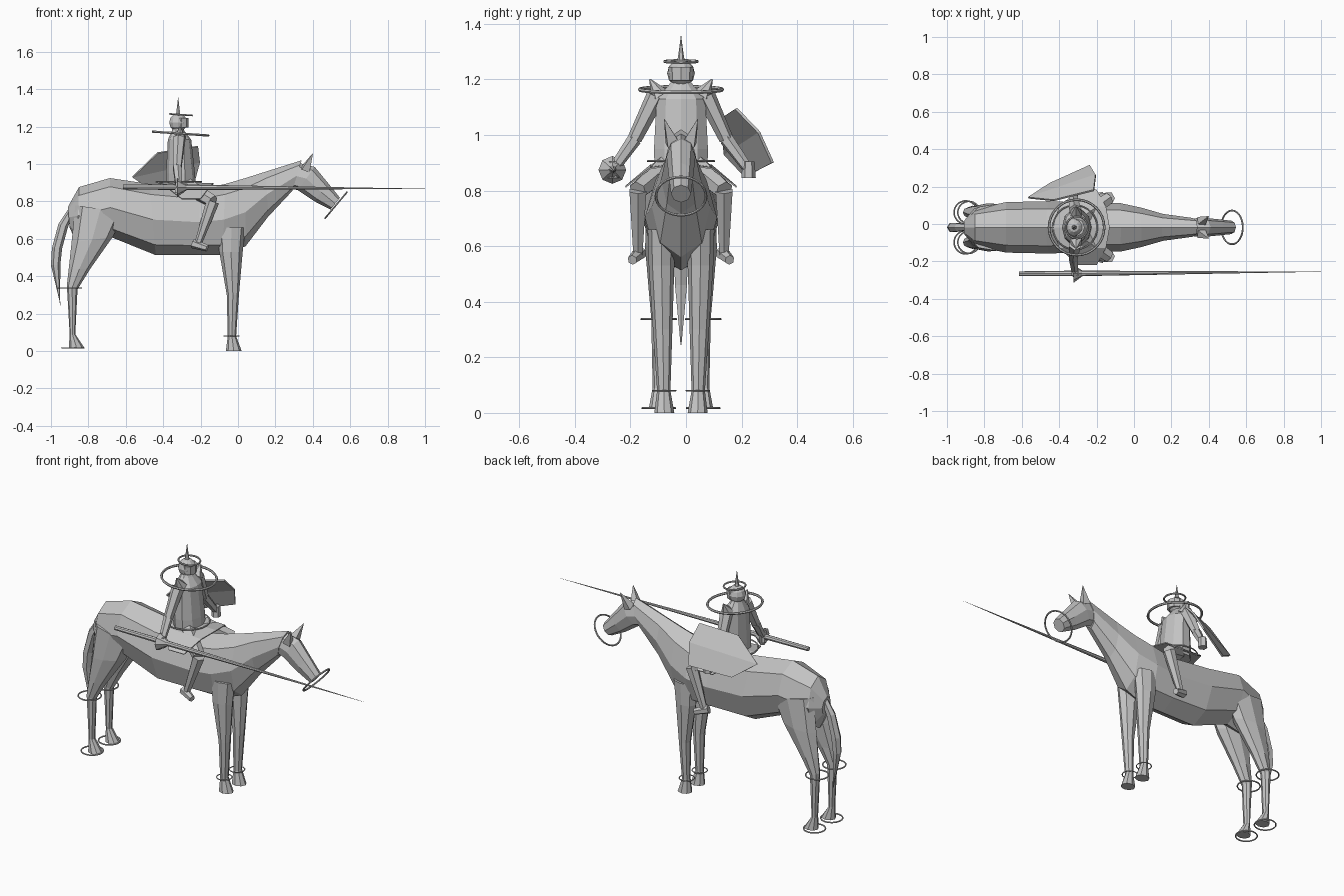
import bpy, bmesh, math
from mathutils import Vector, Matrix

if "Cube" in bpy.data.objects:
    bpy.data.objects.remove(bpy.data.objects["Cube"])

GREY = (0.55, 0.55, 0.55, 1)
mat = bpy.data.materials.new("plain_grey")
mat.use_nodes = True
mat.diffuse_color = GREY
mat.node_tree.nodes["Principled BSDF"].inputs["Base Color"].default_value = GREY

MID = -0.018  # centre line of horse and rider
SIDES = (("left", 1), ("right", -1))


def finish(name, bm):
    bmesh.ops.recalc_face_normals(bm, faces=bm.faces)
    mesh = bpy.data.meshes.new(name)
    bm.to_mesh(mesh)
    bm.free()
    mesh.materials.append(mat)
    obj = bpy.data.objects.new(name, mesh)
    bpy.context.collection.objects.link(obj)
    return obj


def loft(name, sections, n=8, y=MID):
    """Skin rings; each section is (x, z) of one edge, (x, z) of the other, half width, y offset."""
    bm = bmesh.new()
    rings = []
    for xa, za, xb, zb, w, *off in sections:
        a, b = Vector((xa, 0, za)), Vector((xb, 0, zb))
        c, h = (a + b) / 2, (a - b) / 2
        c.y = y + (off[0] if off else 0)
        ring = []
        for i in range(n):
            t = math.tau * i / n
            ring.append(bm.verts.new(c + h * math.cos(t) + Vector((0, w * math.sin(t), 0))))
        rings.append(ring)
    for r, s in zip(rings, rings[1:]):
        for i in range(n):
            j = (i + 1) % n
            bm.faces.new((r[i], r[j], s[j], s[i]))
    bm.faces.new(rings[0])
    bm.faces.new(rings[-1])
    return finish(name, bm)


def limb(name, points, radii, n=6):
    """Chain of tapered cones through the points."""
    bm = bmesh.new()
    for i in range(len(points) - 1):
        p, q = Vector(points[i]), Vector(points[i + 1])
        turn = (q - p).to_track_quat('Z', 'Y').to_matrix().to_4x4()
        bmesh.ops.create_cone(bm, cap_ends=True, segments=n, radius1=radii[i], radius2=radii[i + 1],
                              depth=(q - p).length, matrix=Matrix.Translation((p + q) / 2) @ turn)
    return finish(name, bm)


def hoop(name, centre, radius, tilt=0, tube=0.005):
    bpy.ops.mesh.primitive_torus_add(location=centre, rotation=(0, tilt, 0), major_radius=radius,
                                     minor_radius=tube, major_segments=32, minor_segments=6)
    obj = bpy.context.object
    obj.name = name
    obj.data.materials.append(mat)


def plate(name, points, faces, thick):
    bm = bmesh.new()
    vs = [bm.verts.new(p) for p in points]
    for f in faces:
        bm.faces.new([vs[i] for i in f])
    obj = finish(name, bm)
    mod = obj.modifiers.new("thickness", 'SOLIDIFY')
    mod.thickness = thick
    mod.offset = 0


# Horse: trunk and neck, head, tail
loft("horse_body", [
    (-.91, .77, -.90, .66, .04), (-.85, .877, -.86, .57, .10),
    (-.685, .925, -.68, .61, .135), (-.47, .893, -.44, .513, .14),
    (-.2, .865, -.22, .513, .13), (-.07, .893, -.08, .513, .13),
    (.04, .925, .04, .56, .105), (.15, .96, .16, .717, .072),
    (.34, 1.02, .29, .856, .05)])
loft("horse_head", [
    (.31, 1.01, .28, .87, .045), (.41, .985, .32, .86, .052),
    (.48, .90, .41, .80, .044), (.545, .82, .495, .757, .036)])
loft("tail", [
    (-.88, .80, -.88, .74, .015), (-.96, .68, -.91, .66, .025),
    (-.995, .55, -.94, .55, .028), (-1.0, .46, -.95, .46, .025),
    (-.948, .245, -.952, .245, .002)], n=6)

for side, s in SIDES:
    y = MID
    # Ears
    limb(side + "_ear", [(.36, y + s * .03, .97), (.40, y + s * .06, 1.057)], [.032, .001], 4)
    # Hind leg with hoof
    loft(side + "_hind_leg", [
        (-.60, .74, -.87, .78, .055, s * .07), (-.67, .61, -.89, .58, .057, s * .072),
        (-.79, .44, -.905, .44, .038, s * .078), (-.858, .33, -.915, .35, .027, s * .08),
        (-.87, .09, -.90, .09, .022, s * .08), (-.82, .015, -.905, .015, .036, s * .08)])
    # Front leg with hoof
    loft(side + "_front_leg", [
        (.04, .66, -.11, .66, .05, s * .07), (.025, .53, -.10, .53, .046, s * .07),
        (.005, .3, -.06, .3, .035, s * .066), (-.01, .08, -.055, .08, .024, s * .062),
        (.02, 0, -.065, 0, .036, s * .06)])
    # Leg rings
    hoop(side + "_hock_ring", (-.9, y + s * .08, .337), .062, tube=.004)
    hoop(side + "_hind_hoof_ring", (-.883, y + s * .08, .017), .059, tube=.004)
    hoop(side + "_front_hoof_ring", (-.035, y + s * .06, .08), .041, tube=.003)
    # Rider leg and foot
    limb(side + "_rider_leg", [(-.27, y + s * .06, .88), (-.135, y + s * .155, .80),
                               (-.215, y + s * .155, .57)], [.045, .035, .019])
    limb(side + "_foot", [(-.24, y + s * .148, .575), (-.165, y + s * .175, .55)], [.026, .018])
    # Rider shoulder guard
    limb(side + "_shoulder_guard", [(-.31, y + s * .075, 1.14), (-.31, y + s * .112, 1.2)], [.035, .003])

hoop("muzzle_ring", (.524, MID, .78), .09, tilt=math.radians(130))

# Saddle cloth, sloping down on both sides
plate("saddle_cloth", [
    (-.44, MID, .905), (-.13, MID, .895), (-.40, MID - .11, .89), (-.15, MID - .11, .88),
    (-.30, MID - .20, .813), (-.20, MID - .20, .813), (-.40, MID + .11, .89),
    (-.15, MID + .11, .88), (-.30, MID + .20, .813), (-.20, MID + .20, .813)],
    [(0, 1, 3, 2), (2, 3, 5, 4), (0, 6, 7, 1), (6, 8, 9, 7)], .006)

# Rider torso, waist and shoulder hoops
loft("rider_torso", [
    (-.225, .87, -.385, .87, .10), (-.23, .95, -.385, .95, .102),
    (-.25, 1.13, -.375, 1.13, .092), (-.285, 1.175, -.355, 1.175, .05),
    (-.30, 1.2, -.345, 1.2, .03)], n=10)
hoop("waist_ring", (-.315, MID, .906), .119, tube=.004)
hoop("shoulder_ring", (-.307, MID, 1.163), .148, tilt=math.radians(4), tube=.007)

# Helmet with visor band, ring and spike
bm = bmesh.new()
bmesh.ops.create_uvsphere(bm, u_segments=10, v_segments=6, radius=.05,
                          matrix=Matrix.Translation((-.32, MID, 1.222)))
finish("helmet", bm)
loft("visor", [(-.266, 1.195, -.34, 1.195, .042), (-.264, 1.245, -.34, 1.245, .046)], n=8)
hoop("helmet_ring", (-.305, MID, 1.264), .059, tilt=math.radians(4))
limb("helmet_spike", [(-.32, MID, 1.25), (-.32, MID, 1.3), (-.32, MID, 1.355)], [.016, .008, .001])

# Arms and hands
hands = {"right": (-.315, -.262, .875), "left": (-.30, .225, .875)}
elbows = {"right": (-.325, -.185, .985), "left": (-.325, .145, .985)}
for side, s in SIDES:
    hand = Vector(hands[side])
    limb(side + "_arm", [(-.315, MID + s * .09, 1.14), elbows[side], hand], [.035, .026, .019])
    limb(side + "_hand", [hand + Vector((0, 0, .03)), hand - Vector((0, 0, .03))], [.022, .026])

# Lance with hand guard
limb("lance", [(-.615, -.266, .878), (-.30, -.264, .876), (1.0, -.255, .868)], [.013, .015, .0005], 8)
limb("lance_guard", [(-.325, -.265, .874), (-.275, -.264, .874)], [.05, .014], 8)

# Shield, folded slightly along its length
plate("shield", [
    (-.215, .18, 1.095), (-.205, .262, 1.01), (-.235, .312, .90),
    (-.45, .215, .85), (-.565, .14, .93), (-.43, .126, 1.06)],
    [(0, 1, 4, 5), (1, 2, 3, 4)], .01)
